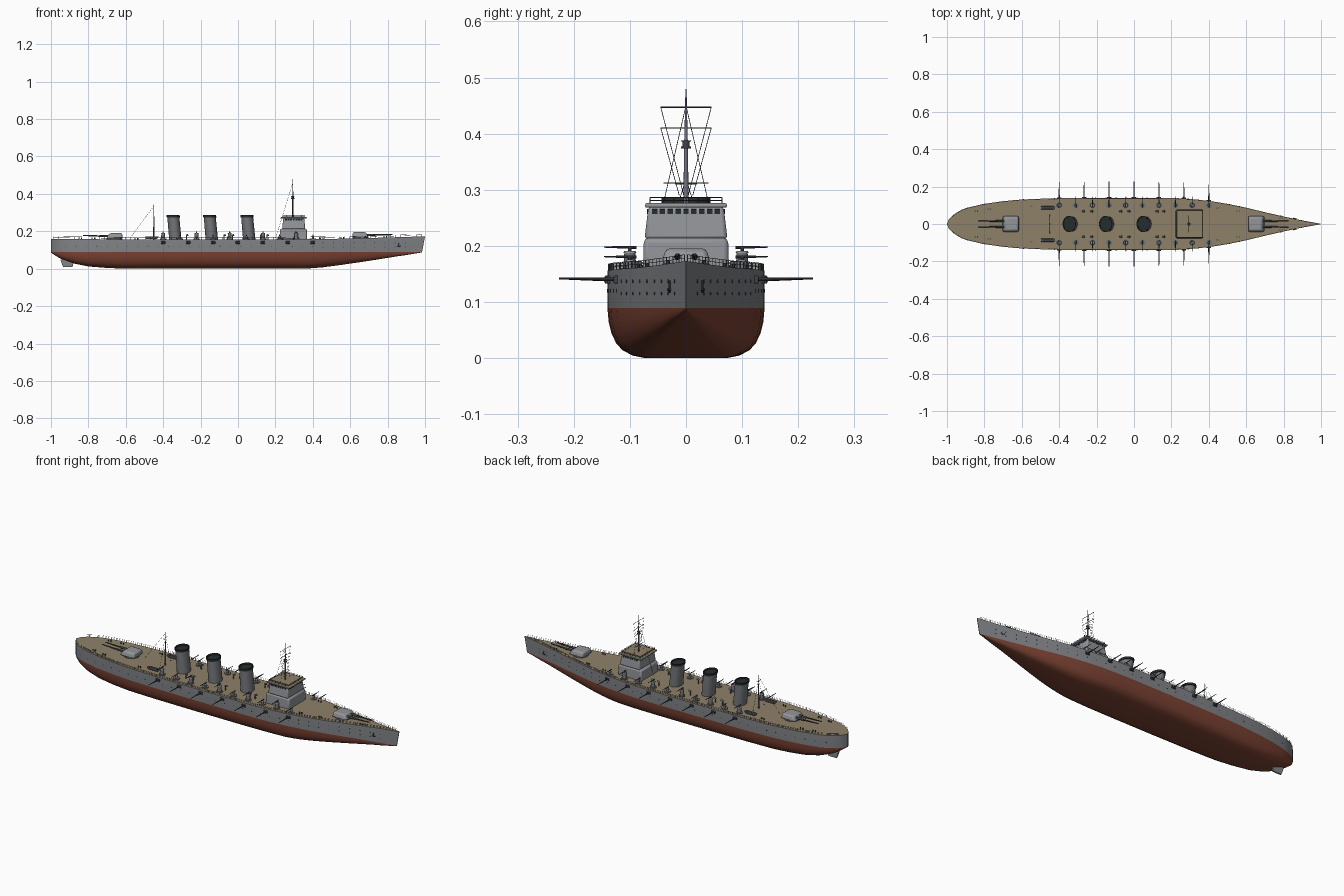
import bpy, bmesh, math
from mathutils import Vector, Matrix

if "Cube" in bpy.data.objects:
    bpy.data.objects.remove(bpy.data.objects["Cube"])

def mat(name, r, g, b):
    m = bpy.data.materials.new(name)
    m.diffuse_color = (r, g, b, 1)
    m.use_nodes = True
    m.node_tree.nodes["Principled BSDF"].inputs["Base Color"].default_value = m.diffuse_color
    return m

HULL = mat("hull_grey", .22, .23, .245)
RED = mat("bottom_red", .20, .055, .033)
DECK = mat("deck_tan", .27, .22, .14)
LIGHT = mat("upperworks_grey", .29, .30, .32)
MID = mat("funnel_grey", .17, .18, .195)
DARK = mat("gunmetal", .05, .055, .065)
BLACK = mat("soot_black", .018, .026, .025)

def finish(name, bm, mats, smooth=0, bevel=0):
    bmesh.ops.recalc_face_normals(bm, faces=bm.faces)
    me = bpy.data.meshes.new(name)
    bm.to_mesh(me)
    bm.free()
    for m in mats:
        me.materials.append(m)
    ob = bpy.data.objects.new(name, me)
    bpy.context.collection.objects.link(ob)
    if bevel:
        b = ob.modifiers.new("bevel", 'BEVEL')
        b.width, b.segments = bevel, 2
    if smooth:
        bpy.ops.object.select_all(action='DESELECT')
        ob.select_set(True)
        bpy.context.view_layer.objects.active = ob
        bpy.ops.object.shade_smooth_by_angle(angle=math.radians(smooth))
    return ob

def rods(name, items, m, seg=8, smooth=40):
    """Tapered round bars: (start, end, radius0, radius1)."""
    bm = bmesh.new()
    for p, q, r0, r1 in items:
        p, q = Vector(p), Vector(q)
        d = q - p
        mx = Matrix.Translation((p + q) / 2) @ d.to_track_quat('Z', 'Y').to_matrix().to_4x4()
        bmesh.ops.create_cone(bm, cap_ends=True, segments=seg, radius1=r0, radius2=r1,
                              depth=d.length, matrix=mx)
    return finish(name, bm, [m], smooth)

def frusta(name, items, m, bevel=0, top=None):
    """Tapered boxes: (x0,x1,halfy,z0, x0,x1,halfy,z1, centre y)."""
    bm = bmesh.new()
    for a0, a1, ah, az, b0, b1, bh, bz, y in items:
        lo = [bm.verts.new((x, y + s, az)) for x, s in ((a0, -ah), (a1, -ah), (a1, ah), (a0, ah))]
        hi = [bm.verts.new((x, y + s, bz)) for x, s in ((b0, -bh), (b1, -bh), (b1, bh), (b0, bh))]
        bm.faces.new(lo[::-1])
        f = bm.faces.new(hi)
        f.material_index = 1 if top else 0
        for i in range(4):
            j = (i + 1) % 4
            bm.faces.new((lo[i], lo[j], hi[j], hi[i]))
    return finish(name, bm, [m, top] if top else [m], 40 if bevel else 0, bevel)

def box(x, y, z, sx, sy, sz):
    return (x - sx, x + sx, sy, z - sz, x - sx, x + sx, sy, z + sz, y)

def lerp(tab, x):
    for (a, u), (b, v) in zip(tab, tab[1:]):
        if x <= b:
            return u + (v - u) * (x - a) / (b - a)
    return tab[-1][1]

# hull lines: half width, keel height and deck height along x
WIDTH = [(-1, .003), (-.99, .024), (-.97, .046), (-.94, .066), (-.9, .085), (-.8, .108), (-.7, .122),
         (-.6, .131), (-.45, .137), (-.2, .14), (.1, .14), (.22, .138), (.3, .134), (.4, .124),
         (.5, .108), (.6, .087), (.7, .063), (.8, .04), (.9, .019), (1, .001)]
KEEL = [(-1, .086), (-.97, .066), (-.94, .05), (-.87, .026), (-.8, .012), (-.7, .004), (-.6, 0),
        (.36, 0), (.45, .007), (.55, .02), (.7, .042), (.85, .066), (1, .087)]
SHEER = [(-1, .16), (-.6, .156), (.2, .156), (.6, .161), (1, .173)]
WL = .089
hw = lambda x: lerp(WIDTH, x)
dz = lambda x: lerp(SHEER, x)
SECTION = [(1, 1), (.985, .72), (.95, .5), (.89, .3), (.81, .16), (.68, .05), (.52, 0), (0, 0)]

# hull: red below the waterline, grey sides, tan deck
bm = bmesh.new()
xs = sorted({p[0] for p in WIDTH + KEEL + SHEER} | {-.997, -.98, -.955, -.85, -.75})
rings = []
for x in xs:
    w, k, d = hw(x), lerp(KEEL, x), dz(x)
    half = [(w, d)] + [(w * f, k + (WL - k) * t) for f, t in SECTION]
    pts = half + [(-y, z) for y, z in half[-2::-1]]
    rake = .016 * max(0, (x - .9) / .1)
    rings.append([bm.verts.new((x - rake * (d - z) / .085, y, z)) for y, z in pts])
n = len(rings[0])
for a, b in zip(rings, rings[1:]):
    for i in range(n):
        j = (i + 1) % n
        f = bm.faces.new((a[i], a[j], b[j], b[i]))
        f.material_index = 2 if i == n - 1 else (0 if i in (0, n - 2) else 1)
bm.faces.new(rings[0])
bm.faces.new(rings[-1][::-1])
finish("hull", bm, [HULL, RED, DECK], 35)

frusta("rudder", [(-.935, -.885, .004, .008, -.95, -.875, .004, .05, 0)], HULL)

# deck railing
posts, rails = [], []
N = 72
for s in (-1, 1):
    edge = [Vector((x, s * max(hw(x) - .002, 0), dz(x))) for x in
            (-.985 + 1.965 * i / N for i in range(N + 1))]
    up = Vector((0, 0, .012))
    posts += [(p, p + up, .0007, .0007) for p in edge]
    for h in (.5, 1):
        rails += [(p + up * h, q + up * h, .0005, .0005) for p, q in zip(edge, edge[1:])]
rods("deck_railing", posts + rails, MID, 4, 0)

# portholes and anchors
ports, anchors = [], []
for s in (-1, 1):
    for i in range(34):
        x = -.92 + i * .055
        for z in ((.137, .115) if x > .45 else (.12,)):
            w = hw(x)
            ports.append(((x, s * (w - .004), z), (x, s * (w + .001), z), .0028, .0028))
    w = hw(.86)
    anchors += [((.86, s * (w + .002), .138), (.86, s * (w + .002), .118), .002, .002),
                ((.85, s * (w + .005), .123), (.86, s * (w + .002), .118), .002, .002),
                ((.87, s * (w + .001), .123), (.86, s * (w + .002), .118), .002, .002)]
rods("portholes", ports, DARK, 8)
rods("anchors", anchors, DARK, 6)

# casemate guns along the hull sides
mounts, barrels = [], []
for s in (-1, 1):
    for i in range(7):
        x = -.4 + i * .1333
        w = hw(x)
        mounts.append(box(x, s * w, .14, .012, .005, .007))
        barrels.append(((x, s * (w - .005), .14), (x, s * (w + .086), .142), .0035, .0016))
frusta("casemate_mounts", mounts, DARK, .002)
rods("casemate_guns", barrels, DARK)

# pedestal guns along the deck edge, alternately tall and low
drums, caps, guns = [], [], []
for s in (-1, 1):
    for i in range(10):
        x, y = -.4 + i * .0889, s * .1
        tall = i % 2 == 0
        h = .187 if tall else .172
        drums += [((x, y, .154), (x, y, .161), .017, .017),
                  ((x, y, .16), (x, y, h), .011 if tall else .006, .010 if tall else .005)]
        caps.append(((x, y, h), (x, y, h + .004), .012 if tall else .007, .010 if tall else .006))
        z = .197 if tall else .180
        guns += [((x, y - s * .012, z), (x, y + s * .046, z + .001), .0028, .0012),
                 ((x, y, h), (x, y, z), .003, .003)]
rods("gun_pedestals", drums, MID, 16)
rods("pedestal_caps", caps, LIGHT, 16)
rods("pedestal_guns", guns, DARK)

# main turrets fore and aft, with twin barrels
houses, rings_, barrels = [], [], []
for x, d, z in ((.655, 1, dz(.655)), (-.66, -1, dz(-.66))):
    a, b = sorted((x - d * .045, x + d * .045))
    c, e = sorted((x - d * .041, x + d * .028))
    houses.append((a, b, .044, z + .005, c, e, .036, z + .033, 0))
    rings_.append(((x, 0, z - .003), (x, 0, z + .006), .042, .042))
    for s in (-1, 1):
        y = s * .0155
        barrels += [((x + d * .025, y, z + .018), (x + d * .08, y, z + .018), .006, .005),
                    ((x + d * .08, y, z + .018), (x + d * .17, y, z + .021), .004, .0025)]
frusta("main_turrets", houses, LIGHT, .008)
rods("turret_rings", rings_, MID, 32)
rods("main_guns", barrels, DARK, 12)

# funnels: oval, raked aft, with dark caps
for k, x in enumerate((-.335, -.14, .06)):
    for part, m, prof in (
            ("funnel", MID, [(.153, 1), (.163, 1), (.276, .97)]),
            ("funnel_cap", BLACK, [(.274, 1.06), (.286, 1.06), (.286, .92), (.279, .9)])):
        bm = bmesh.new()
        loops = []
        for z, f in prof:
            cx = x - (z - .155) * .09
            loops.append([bm.verts.new((cx + .033 * f * math.cos(t), .041 * f * math.sin(t), z))
                          for t in (2 * math.pi * i / 32 for i in range(32))])
        for a, b in zip(loops, loops[1:]):
            for i in range(32):
                bm.faces.new((a[i], a[(i + 1) % 32], b[(i + 1) % 32], b[i]))
        bm.faces.new(loops[0][::-1])
        bm.faces.new(loops[-1])
        finish(f"{part}_{k + 1}", bm, [m], 40)

# bridge: two tapered storeys, tan roof, window bands
frusta("bridge_lower", [(.222, .37, .077, .15, .225, .368, .075, .214, 0)], LIGHT, .008)
frusta("bridge_upper", [(.236, .36, .074, .212, .242, .354, .067, .27, 0)], LIGHT, .006)
frusta("bridge_roof", [(.228, .368, .073, .268, .228, .368, .073, .276, 0)], LIGHT, .003, DECK)
panes = []
for i in range(9):
    panes.append(box(.3545, -.056 + i * .014, .2615, .002, .0048, .0045))
for s in (-1, 1):
    for i in range(7):
        panes.append(box(.256 + i * .014, s * .0675, .2615, .0048, .002, .0045))
frusta("bridge_windows", panes, BLACK)
rail = []
for z in (.281, .286):
    c = [(.238, -.064, z), (.358, -.064, z), (.358, .064, z), (.238, .064, z)]
    rail += [(c[i], c[(i + 1) % 4], .0009, .0009) for i in range(4)]
for i in range(7):
    for s in (-1, 1):
        rail += [((.238 + .02 * i, s * .064, .275), (.238 + .02 * i, s * .064, .286), .0008, .0008),
                 ((.298 + s * .06, -.064 + i * .0213, .275), (.298 + s * .06, -.064 + i * .0213, .286), .0008, .0008)]
rods("bridge_railing", rail, DARK, 4, 0)

# masts, yards and lookout
M = .293
rods("foremast", [((M, 0, .275), (M, 0, .39), .0045, .0035), ((M, 0, .39), (M, 0, .48), .003, .001)], MID, 10)
rods("lookout", [((M, 0, .374), (M, 0, .377), .009, .009), ((M, 0, .386), (M, 0, .388), .009, .009),
                 ((M, 0, .377), (M, 0, .386), .0065, .0065)], DARK, 12)
rods("yards", [((M, -w, z), (M, w, z), .001, .001) for w, z in ((.045, .447), (.045, .41), (.04, .312))], DARK, 6)
rods("aft_mast", [((-.45, 0, .154), (-.45, 0, .25), .004, .003), ((-.45, 0, .25), (-.45, 0, .342), .003, .001),
                  ((-.45, -.02, .31), (-.45, .02, .31), .001, .001)], MID, 10)
R = .0006
lines = [((M, 0, .46), (.2, 0, .16), R, R), ((-.45, 0, .335), (-.58, 0, .16), R, R)]
for s in (-1, 1):
    lines += [((M, s * .045, .447), (M, s * .004, .29), R, R), ((M, s * .045, .41), (M, s * .012, .29), R, R),
              ((M, 0, .45), (M, s * .04, .277), R, R), ((-.45, 0, .32), (-.45, s * .05, .157), R, R)]
rods("rigging", lines, DARK, 4, 0)

# ship's boats, ventilators and deck bollards
boats, seats, vents, bolls = [], [], [], []
for s in (-1, 1):
    y = s * .087
    boats.append((-.49, -.434, .006, .158, -.5, -.424, .011, .172, y))
    seats.append((-.49, -.434, .007, .172, -.49, -.434, .007, .1735, y))
    for x in (-.275, -.23, -.075, -.03, .12, .155):
        vents += [((x, s * .068, .154), (x, s * .068, .176), .0035, .0035),
                  ((x - .003, s * .068, .177), (x + .009, s * .068, .181), .004, .006)]
    for x in (-.85, -.78, -.55, .44, .55, .78):
        for d in (0, .014):
            bolls.append(((x + d, s * hw(x) * .72, .154), (x + d, s * hw(x) * .72, dz(x) + .008), .003, .003))
frusta("boats", boats, MID, .004)
frusta("boat_covers", seats, DARK)
rods("ventilators", vents, MID, 10)
rods("bollards", bolls, DARK, 8)
